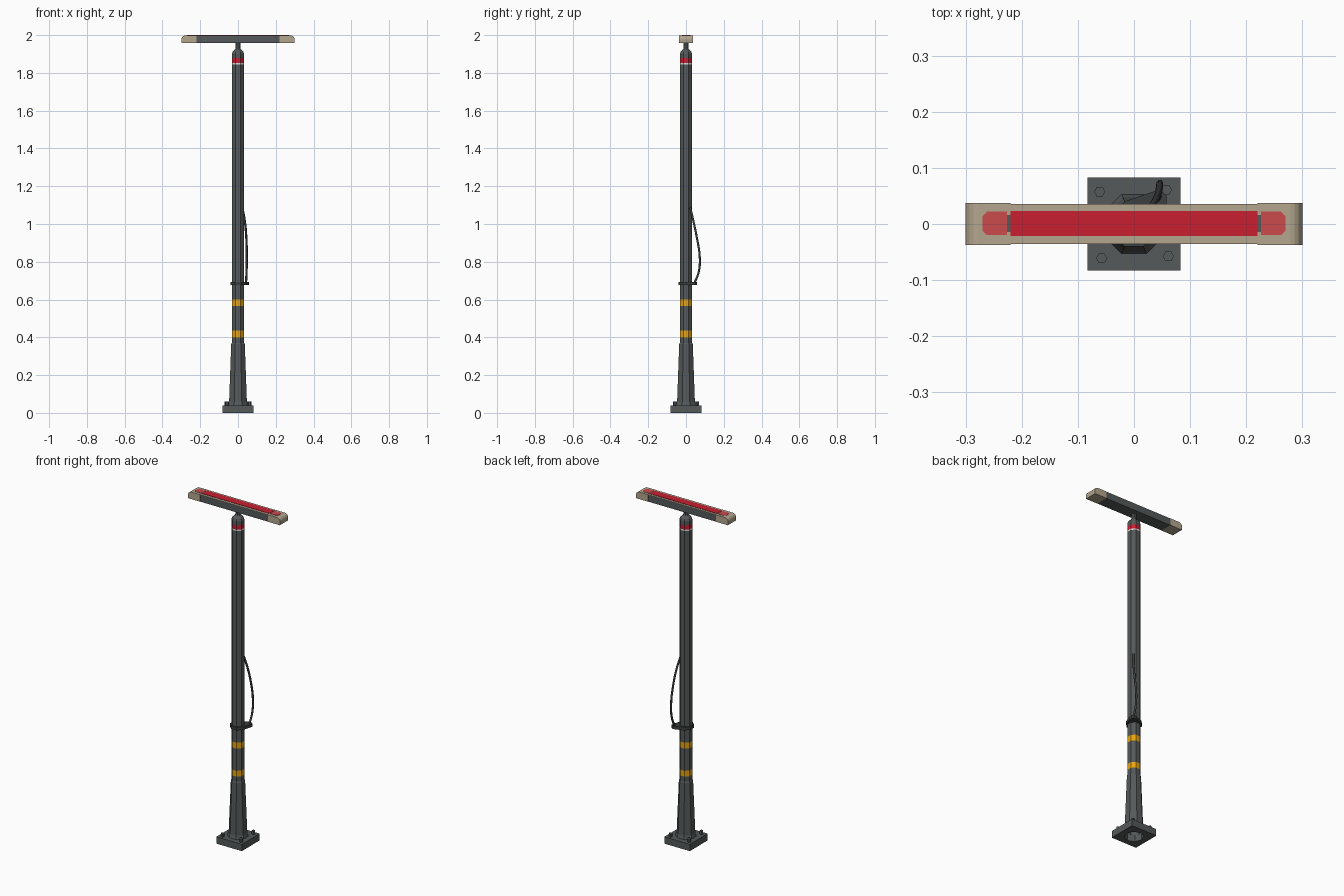
import bpy, bmesh, math

if "Cube" in bpy.data.objects:
    bpy.data.objects.remove(bpy.data.objects["Cube"])

def mat(name, c):
    m = bpy.data.materials.new(name)
    m.diffuse_color = (*c, 1)
    m.use_nodes = True
    m.node_tree.nodes["Principled BSDF"].inputs["Base Color"].default_value = m.diffuse_color
    return m

GREY = mat("dark grey", (0.09, 0.1, 0.1))
DARK = mat("charcoal", (0.045, 0.05, 0.05))
BEIGE = mat("beige", (0.45, 0.38, 0.27))
RED = mat("red", (0.58, 0.013, 0.03))
PALE = mat("pale red", (0.6, 0.07, 0.076))
YELLOW = mat("amber", (0.8, 0.37, 0.005))
WHITE = mat("white", (0.75, 0.75, 0.75))

def finish(name, bm, mats):
    bmesh.ops.recalc_face_normals(bm, faces=bm.faces)
    me = bpy.data.meshes.new(name)
    bm.to_mesh(me)
    bm.free()
    for m in mats:
        me.materials.append(m)
    ob = bpy.data.objects.new(name, me)
    bpy.context.collection.objects.link(ob)
    return ob

def prism(name, pts, lo, hi, m, axis="z"):
    """Extrude a 2D outline between lo and hi, along z or y."""
    bm = bmesh.new()
    place = (lambda p, t: (p[0], p[1], t)) if axis == "z" else (lambda p, t: (p[0], t, p[1]))
    a = [bm.verts.new(place(p, lo)) for p in pts]
    b = [bm.verts.new(place(p, hi)) for p in pts]
    bm.faces.new(a)
    bm.faces.new(b)
    for i in range(len(pts)):
        j = (i + 1) % len(pts)
        bm.faces.new((a[i], a[j], b[j], b[i]))
    return finish(name, bm, [m])

def rect(x0, x1, y0, y1):
    return [(x0, y0), (x1, y0), (x1, y1), (x0, y1)]

def ngon(n, r, cx=0, cy=0, turn=0.0):
    return [(cx + r * math.cos(turn + math.tau * i / n),
             cy + r * math.sin(turn + math.tau * i / n)) for i in range(n)]

OCT = 1 / math.cos(math.pi / 8)   # flat-to-flat radius -> corner radius

# pole: octagonal tube, painted bands chosen by height
profile = [(0.053, 0.005), (0.053, 0.04), (0.047, 0.06), (0.036, 0.365), (0.033, 0.37),
           (0.033, 0.4), (0.033, 0.435), (0.033, 0.565), (0.033, 0.6), (0.033, 1.845),
           (0.033, 1.853), (0.033, 1.878), (0.033, 1.9), (0.028, 1.912),
           (0.015, 1.925), (0.012, 1.93), (0.012, 1.96)]
bm = bmesh.new()
rings = [[bm.verts.new((x, y, z)) for x, y in ngon(8, r * OCT, turn=math.pi / 8)]
         for r, z in profile]
for a, b in zip(rings, rings[1:]):
    for i in range(8):
        j = (i + 1) % 8
        f = bm.faces.new((a[i], a[j], b[j], b[i]))
        z = f.calc_center_median().z
        if 0.4 < z < 0.435 or 0.565 < z < 0.6:
            f.material_index = 1
        elif 1.853 < z < 1.878:
            f.material_index = 2
        elif 1.845 < z < 1.853:
            f.material_index = 3
bm.faces.new(rings[-1])
finish("pole", bm, [GREY, YELLOW, RED, WHITE])

# base plate with an octagonal opening under the pole
bm = bmesh.new()
outer, inner = [], []
for z in (0, 0.04):
    # square sampled at eight points so it bridges to the octagon
    sq = [(max(-1, min(1, 1.5 * math.cos(k * math.pi / 4))) * 0.083,
           max(-1, min(1, 1.5 * math.sin(k * math.pi / 4))) * 0.083) for k in range(8)]
    outer.append([bm.verts.new((x, y, z)) for x, y in sq])
    inner.append([bm.verts.new((x, y, z)) for x, y in ngon(8, 0.052)])
for i in range(8):
    j = (i + 1) % 8
    for p, q in ((outer[0], inner[0]), (outer[1], inner[1]),
                 (outer[0], outer[1]), (inner[0], inner[1])):
        bm.faces.new((p[i], p[j], q[j], q[i]))
finish("base_plate", bm, [GREY])

# anchor bolts
for k in range(4):
    a = math.pi / 4 + k * math.pi / 2 + 0.03
    prism("anchor_bolt", ngon(6, 0.01, 0.084 * math.cos(a), 0.084 * math.sin(a)),
          0.035, 0.06, GREY)

# collar with a lug that holds the cable
prism("cable_collar", [(-0.04, -0.017), (-0.017, -0.04), (0.017, -0.04), (0.04, -0.017),
                       (0.058, 0.035), (0.058, 0.05), (0.05, 0.058), (0.035, 0.058),
                       (-0.017, 0.04), (-0.04, 0.017)], 0.676, 0.694, DARK)

# hanging cable
cu = bpy.data.curves.new("cable", "CURVE")
cu.dimensions = "3D"
cu.bevel_depth = 0.006
cu.bevel_resolution = 1
cu.resolution_u = 4
cu.use_fill_caps = True
path = [(0.042, 0.043, 0.685), (0.045, 0.066, 0.74), (0.046, 0.073, 0.82),
        (0.044, 0.057, 0.93), (0.034, 0.036, 1.03), (0.022, 0.022, 1.09)]
sp = cu.splines.new("BEZIER")
sp.bezier_points.add(len(path) - 1)
for bp, co in zip(sp.bezier_points, path):
    bp.co = co
    bp.handle_left_type = bp.handle_right_type = "AUTO"
cu.materials.append(DARK)
bpy.context.collection.objects.link(bpy.data.objects.new("cable", cu))

# head bar, beige top and red panel
prism("head_bar", rect(-0.22, 0.22, -0.036, 0.036), 1.957, 1.996, GREY)
prism("head_top", rect(-0.22, 0.22, -0.036, 0.036), 1.996, 1.998, BEIGE)
prism("red_panel", rect(-0.22, 0.22, -0.021, 0.023), 1.997, 2.0, RED)

# rounded end caps, dark slots and pale end panels
for s in (-1, 1):
    arc = [(s * (0.278 + 0.022 * math.sin(t)), 1.976 + 0.022 * math.cos(t))
           for t in [k * math.pi / 8 for k in range(5)]]
    prism("end_cap", [(s * 0.22, 1.957), (s * 0.22, 1.998)] + arc +
          [(s * 0.298, 1.957)], -0.037, 0.037, BEIGE, "y")
    prism("end_slot", rect(s * 0.2205, s * 0.226, -0.014, 0.016), 1.997, 1.9995, GREY)
    prism("end_panel", [(s * 0.226, -0.02), (s * 0.262, -0.02), (s * 0.27, -0.012),
                        (s * 0.27, 0.014), (s * 0.262, 0.022), (s * 0.226, 0.022)],
          1.997, 1.9998, PALE)
